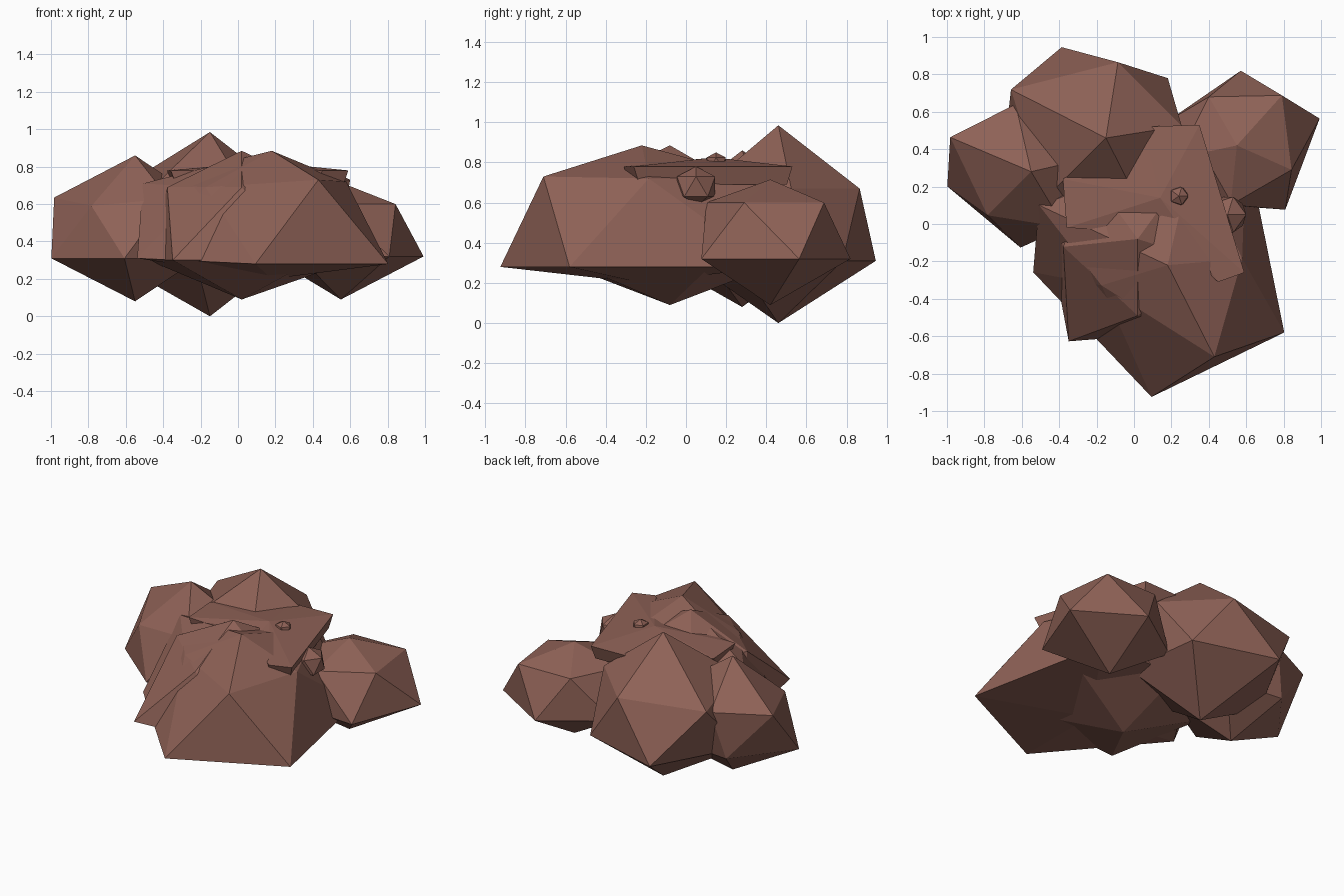
import bpy, bmesh
from math import cos, sin, radians

old = bpy.data.objects.get("Cube")
if old:
    bpy.data.objects.remove(old, do_unlink=True)

stone = bpy.data.materials.new("brown stone")
stone.use_nodes = True
colour = (0.27, 0.12, 0.093, 1)
stone.diffuse_color = colour
stone.node_tree.nodes["Principled BSDF"].inputs["Base Color"].default_value = colour


def finish(name, bm):
    bmesh.ops.recalc_face_normals(bm, faces=bm.faces)
    mesh = bpy.data.meshes.new(name)
    bm.to_mesh(mesh)
    bm.free()
    mesh.materials.append(stone)
    bpy.context.collection.objects.link(bpy.data.objects.new(name, mesh))


def turns(start):
    """Five even directions."""
    return [start + 72 * i for i in range(5)]


def ring(bm, centre, angles, radii, heights):
    """Five corners around the centre."""
    if not isinstance(heights, tuple):
        heights = (heights,) * 5
    return [bm.verts.new((centre[0] + r * cos(radians(a)), centre[1] + r * sin(radians(a)), z))
            for a, r, z in zip(angles, radii, heights)]


def rock(name, centre, top, bottom, upper, lower):
    """Twenty-sided stone; each lower corner sits clockwise of its upper one."""
    bm = bmesh.new()
    peak = bm.verts.new((*centre, top))
    base = bm.verts.new((*centre, bottom))
    up = ring(bm, centre, *upper)
    low = ring(bm, centre, *lower)
    for i in range(5):
        j = (i + 1) % 5
        bm.faces.new((peak, up[i], up[j]))
        bm.faces.new((up[i], low[i], low[j]))
        bm.faces.new((up[i], low[j], up[j]))
        bm.faces.new((base, low[j], low[i]))
    finish(name, bm)


def flat_stone(name, outline, centre, peak_z, top, bottom, taper):
    """Thin plate with a low peak and sides that lean in underneath."""
    bm = bmesh.new()
    peak = bm.verts.new((*centre, peak_z))
    rim = [bm.verts.new((x, y, top)) for x, y in outline]
    foot = [bm.verts.new((centre[0] + (x - centre[0]) * taper,
                          centre[1] + (y - centre[1]) * taper, bottom)) for x, y in outline]
    for i in range(len(rim)):
        bm.faces.new((peak, rim[i - 1], rim[i]))
        bm.faces.new((rim[i - 1], foot[i - 1], foot[i], rim[i]))
    bm.faces.new(foot)
    finish(name, bm)


# Outer stones
rock("back_rock", (-0.15, 0.46), 0.985, 0,
     (turns(81), (0.41, 0.57, 0.46, 0.42, 0.41), 0.67),
     (turns(44), (0.46, 0.54, 0.55, 0.45, 0.45), 0.31))
rock("right_rock", (-0.55, 0.28), 0.86, 0.08,
     ((13, 103, 157, 225, 301), (0.35, 0.37, 0.47, 0.33, 0.35), (0.63, 0.63, 0.635, 0.59, 0.63)),
     (turns(-26), (0.38, 0.36, 0.34, 0.455, 0.41), 0.31))
rock("left_rock", (0.55, 0.42), 0.715, 0.09,
     (turns(-24), (0.32, 0.36, 0.3, 0.32, 0.32), 0.6),
     ((-53, 18, 87, 162, 234), (0.43, 0.465, 0.4, 0.4, 0.38), 0.32))

# Large overlapping stones in the middle
rock("front_rock", (0.18, -0.22), 0.885, 0.2,
     ((-63, 5, 77, 155, 197), (0.55, 0.4, 0.62, 0.76, 0.37), (0.73, 0.72, 0.72, 0.71, 0.69)),
     ((-97, -30, 57, 116, 183), (0.71, 0.72, 0.77, 0.68, 0.72), (0.28, 0.28, 0.28, 0.3, 0.31)))
rock("core_rock", (0.02, -0.08), 0.885, 0.09,
     ((-90, -18, 54, 126, 186), (0.41, 0.42, 0.42, 0.42, 0.4), 0.69),
     (turns(-124), (0.66, 0.62, 0.64, 0.55, 0.52), 0.3))

# Thin plate lying over the middle stones
flat_stone("top_plate", ((0.59, -0.26), (0.35, 0.53), (0.05, 0.52), (-0.38, 0.24),
                         (-0.36, -0.02), (0.16, -0.05), (0.45, -0.31)),
           (0.14, 0.14), 0.825, 0.78, 0.69, 0.93)

# Small chips lodged in the stones
for name, place, z, size in (("top_chip", (0.24, 0.15), 0.8, 0.05),
                             ("side_chip", (0.5, 0.05), 0.68, 0.1)):
    rock(name, place, z + size, z - size,
         (turns(0), (size,) * 5, z + size / 2), (turns(-36), (size,) * 5, z - size / 2))
